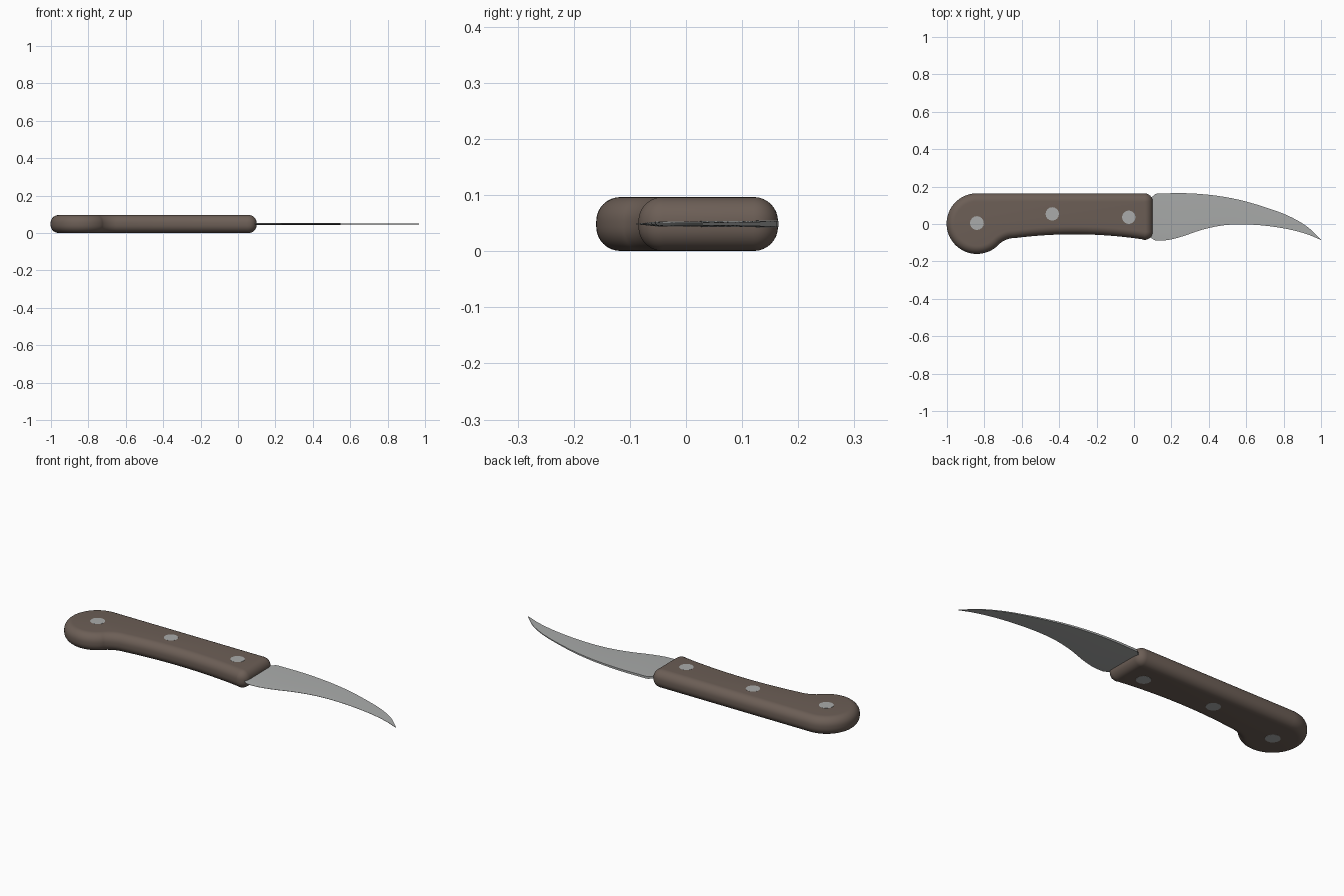
import bpy, bmesh, math

if "Cube" in bpy.data.objects:
    bpy.data.objects.remove(bpy.data.objects["Cube"])

MID = 0.0485      # centre plane height
ROUND = 0.043     # handle edge radius
HALF = 0.048      # half handle thickness


def material(name, rgb):
    m = bpy.data.materials.new(name)
    m.diffuse_color = (*rgb, 1)
    m.use_nodes = True
    m.node_tree.nodes["Principled BSDF"].inputs["Base Color"].default_value = m.diffuse_color
    return m


WOOD = material("brown wood", (0.150, 0.113, 0.093))
STEEL = material("grey steel", (0.40, 0.41, 0.405))


def finish(bm, name, mat, angle):
    bmesh.ops.remove_doubles(bm, verts=bm.verts, dist=1e-5)
    bmesh.ops.recalc_face_normals(bm, faces=bm.faces)
    me = bpy.data.meshes.new(name)
    bm.to_mesh(me)
    bm.free()
    ob = bpy.data.objects.new(name, me)
    bpy.context.collection.objects.link(ob)
    me.materials.append(mat)
    bpy.ops.object.select_all(action='DESELECT')
    ob.select_set(True)
    bpy.context.view_layer.objects.active = ob
    bpy.ops.object.shade_smooth_by_angle(angle=math.radians(angle))
    return ob


def loft(bm, rings):
    loops = [[bm.verts.new(p) for p in r] for r in rings]
    n = len(loops[0])
    for a, b in zip(loops, loops[1:]):
        for i in range(n):
            j = (i + 1) % n
            bm.faces.new((a[i], a[j], b[j], b[i]))
    bm.faces.new(loops[0])
    bm.faces.new(loops[-1])


def arc(cx, cy, r, a0, a1, n, side=1):
    """Outline points with outward normals; side=-1 for hollow arcs."""
    out = []
    for i in range(n + 1):
        a = math.radians(a0 + (a1 - a0) * i / n)
        c, s = math.cos(a), math.sin(a)
        out.append((cx + r * c, cy + r * s, side * c, side * s))
    return out


# Handle: outline of arcs, swept through a rounded edge section
CR = ROUND + 0.001
outline = (arc(-0.84, 0.002, 0.162, 90, 315, 40)            # pommel
           + arc(-0.637, -0.2, 0.125, 134, 98, 8, -1)       # finger stop
           + arc(-0.32, -2.555, 2.5, 97.3, 81.4, 16, -1)    # belly hollow
           + arc(0.1 - CR, -0.085 + CR, CR, -96, 0, 8)      # front lower corner
           + arc(0.1 - CR, 0.164 - CR, CR, 0, 89.9, 8))     # front upper corner
section = [(1 - math.cos(t), HALF - ROUND + ROUND * math.sin(t))
           for t in [math.pi / 2 * i / 8 for i in range(9)]]
section = [(d, -z) for d, z in reversed(section)] + section
bm = bmesh.new()
loft(bm, [[(x - nx * ROUND * d, y - ny * ROUND * d, MID + z) for x, y, nx, ny in outline]
          for d, z in section])
finish(bm, "handle", WOOD, 35)

# Blade: stations of x, spine y, grind line y, edge y, half thickness
stations = [
    (0.05, 0.125, -0.030, -0.050, 0.0060),
    (0.10, 0.148, -0.050, -0.080, 0.0060),
    (0.12, 0.162, -0.052, -0.088, 0.0060),
    (0.18, 0.164, -0.040, -0.086, 0.0058),
    (0.26, 0.165, -0.010, -0.066, 0.0055),
    (0.36, 0.160, 0.022, -0.032, 0.0050),
    (0.47, 0.147, 0.041, -0.008, 0.0045),
    (0.58, 0.125, 0.046, -0.002, 0.0038),
    (0.70, 0.090, 0.038, -0.009, 0.0030),
    (0.82, 0.046, 0.010, -0.027, 0.0024),
    (0.92, -0.010, -0.032, -0.053, 0.0018),
    (0.999, -0.082, -0.083, -0.085, 0.0010)]


def smooth(rows, steps):
    """Catmull-Rom interpolation of the station rows."""
    out = []
    for i in range(len(rows) - 1):
        p0, p1 = rows[max(i - 1, 0)], rows[i]
        p2, p3 = rows[i + 1], rows[min(i + 2, len(rows) - 1)]
        for k in range(steps):
            t = k / steps
            out.append([0.5 * (2 * b + (c - a) * t + (2 * a - 5 * b + 4 * c - d) * t * t
                               + (3 * b - a - 3 * c + d) * t ** 3)
                        for a, b, c, d in zip(p0, p1, p2, p3)])
    return out + [list(rows[-1])]


bm = bmesh.new()
loft(bm, [[(x, s, MID + h), (x, g, MID + h * 0.7), (x, e, MID + 0.0006),
           (x, e, MID - 0.0006), (x, g, MID - h * 0.7), (x, s, MID - h)]
          for x, s, g, e, h in smooth(stations, 4)])
finish(bm, "blade", STEEL, 20)

# Rivets: pins right through the handle, just proud of both faces
for i, (x, y, r) in enumerate([(-0.84, 0.005, 0.037), (-0.437, 0.054, 0.036), (-0.028, 0.036, 0.036)]):
    bm = bmesh.new()
    loft(bm, [[(px, py, z) for px, py, _, _ in arc(x, y, r, 0, 337.5, 15)]
              for z in (0, 2 * MID)])
    finish(bm, f"rivet_{i + 1}", STEEL, 30)
